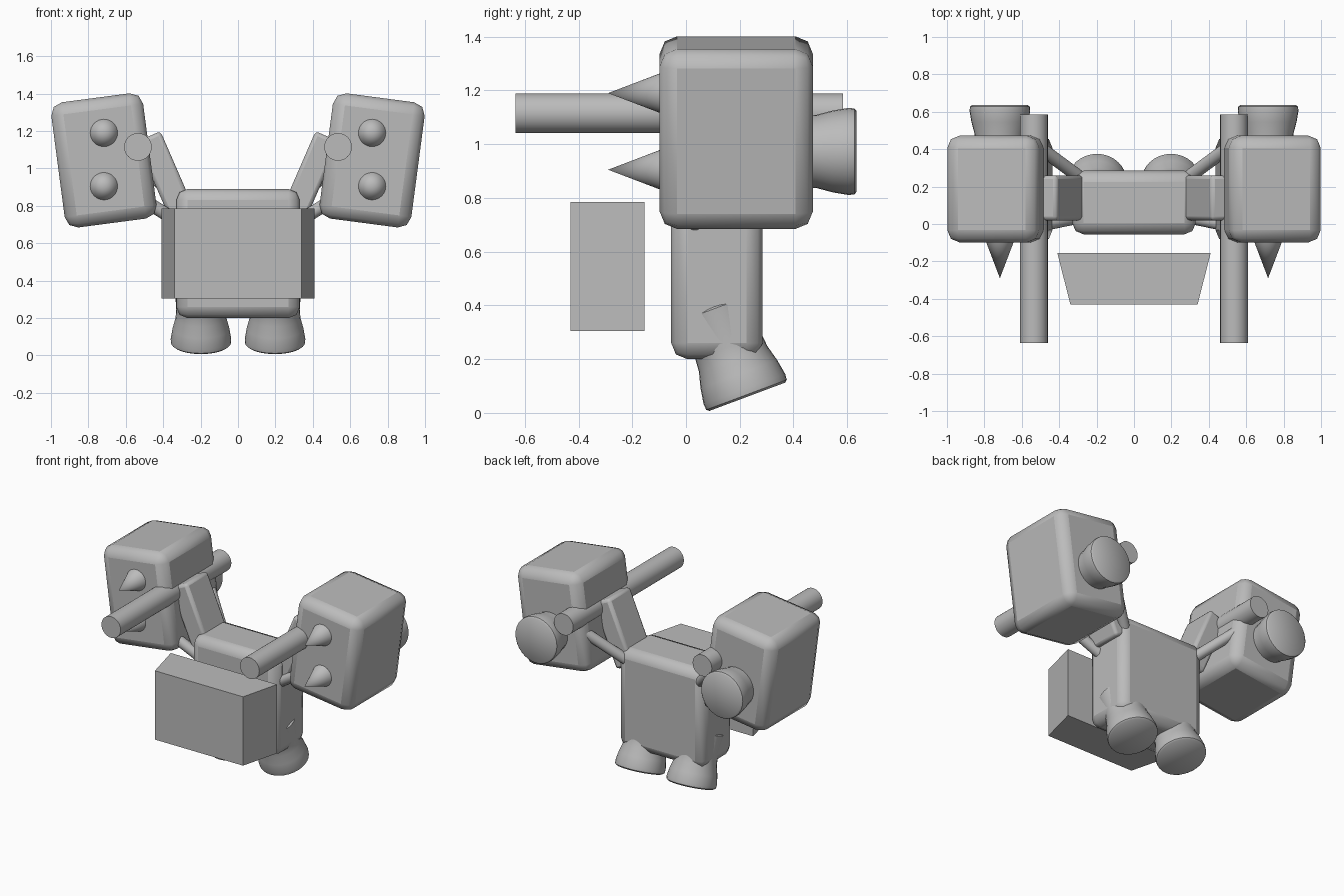
import bpy, bmesh, math
from mathutils import Vector, Matrix

cube = bpy.data.objects.get("Cube")
if cube:
    bpy.data.objects.remove(cube, do_unlink=True)

grey = bpy.data.materials.new("plain_grey")
grey.use_nodes = True
color = (0.5, 0.5, 0.5, 1)
grey.diffuse_color = color
grey.node_tree.nodes["Principled BSDF"].inputs["Base Color"].default_value = color


def finish(bm, name, matrix=Matrix(), bevel=0, smooth=True):
    bmesh.ops.recalc_face_normals(bm, faces=bm.faces)
    mesh = bpy.data.meshes.new(name)
    bm.to_mesh(mesh)
    bm.free()
    mesh.materials.append(grey)
    ob = bpy.data.objects.new(name, mesh)
    bpy.context.collection.objects.link(ob)
    ob.matrix_world = matrix
    if bevel:
        mod = ob.modifiers.new("Bevel", "BEVEL")
        mod.width, mod.segments = bevel, 2
    if smooth:
        bpy.ops.object.select_all(action="DESELECT")
        ob.select_set(True)
        bpy.context.view_layer.objects.active = ob
        bpy.ops.object.shade_smooth_by_angle(angle=math.radians(40))
    return ob


def box(name, center, size, tilt=0, bevel=0):
    bm = bmesh.new()
    bmesh.ops.create_cube(bm, size=1)
    bmesh.ops.scale(bm, vec=size, verts=bm.verts)
    return finish(bm, name, Matrix.Translation(center) @ Matrix.Rotation(tilt, 4, "Y"), bevel)


def lathe(name, profile, start, direction, steps=32):
    """Spin (radius, distance) pairs around an axis leaving start."""
    bm = bmesh.new()
    verts = [bm.verts.new((r, 0, d)) for r, d in profile]
    edges = [bm.edges.new(pair) for pair in zip(verts, verts[1:])]
    bmesh.ops.spin(bm, geom=verts + edges, cent=(0, 0, 0), axis=(0, 0, 1),
                   angle=math.tau, steps=steps)
    bmesh.ops.remove_doubles(bm, verts=bm.verts, dist=0.0005)
    turn = Vector(direction).to_track_quat("Z", "Y").to_matrix().to_4x4()
    return finish(bm, name, Matrix.Translation(start) @ turn)


def rod(name, a, b, r):
    a, b = Vector(a), Vector(b)
    length = (b - a).length
    return lathe(name, [(0, 0), (r, 0), (r, length), (0, length)], a, b - a)


# Main body
box("body", (0, 0.115, 0.545), (0.66, 0.34, 0.69), bevel=0.06)

# Floating front plate, narrower toward the front
bm = bmesh.new()
bmesh.ops.create_cube(bm, size=1)
for v in bm.verts:
    front = v.co.y < 0
    v.co = (v.co.x * (0.68 if front else 0.82), -0.43 if front else -0.155, 0.545 + v.co.z * 0.48)
finish(bm, "front_plate", smooth=False)

# Bell nozzle with a narrow waist and a closed rim
nozzle = [(0, 0), (0.15, 0), (0.16, 0.008), (0.162, 0.03), (0.152, 0.09),
          (0.136, 0.15), (0.132, 0.2), (0.142, 0.35), (0.1, 0.38), (0, 0.38)]
spike = [(0.08, 0), (0, 0.21)]

for s, side in ((1, "left"), (-1, "right")):
    # Tilted shoulder pod
    box(side + "_pod", (s * 0.717, 0.187, 1.043), (0.495, 0.57, 0.675),
        s * math.radians(7.5), 0.065)
    for z, level in ((1.19, "upper"), (0.905, "lower")):
        lathe(f"{side}_{level}_spike", spike, (s * 0.717, -0.08, z), (0, -1, 0))
    lathe(side + "_pod_thruster", nozzle, (s * 0.717, 0.635, 0.973), (0, -1, 0))

    # Cannon
    rod(side + "_cannon", (s * 0.535, -0.635, 1.115), (s * 0.535, 0.585, 1.115), 0.074)

    # Arm slab and its two struts
    box(side + "_arm", (s * 0.387, 0.14, 0.96), (0.14, 0.24, 0.46),
        s * math.radians(23.5), 0.02)
    rod(side + "_back_strut", (s * 0.29, 0.25, 0.81), (s * 0.52, 0.42, 1.02), 0.035)
    rod(side + "_front_strut", (s * 0.28, 0.04, 0.69), (s * 0.52, -0.01, 0.84), 0.035)

    # Leg thruster leaning backward
    lathe(side + "_leg_thruster", nozzle, (s * 0.198, 0.228, 0.06), (0, -0.35, 0.937))
